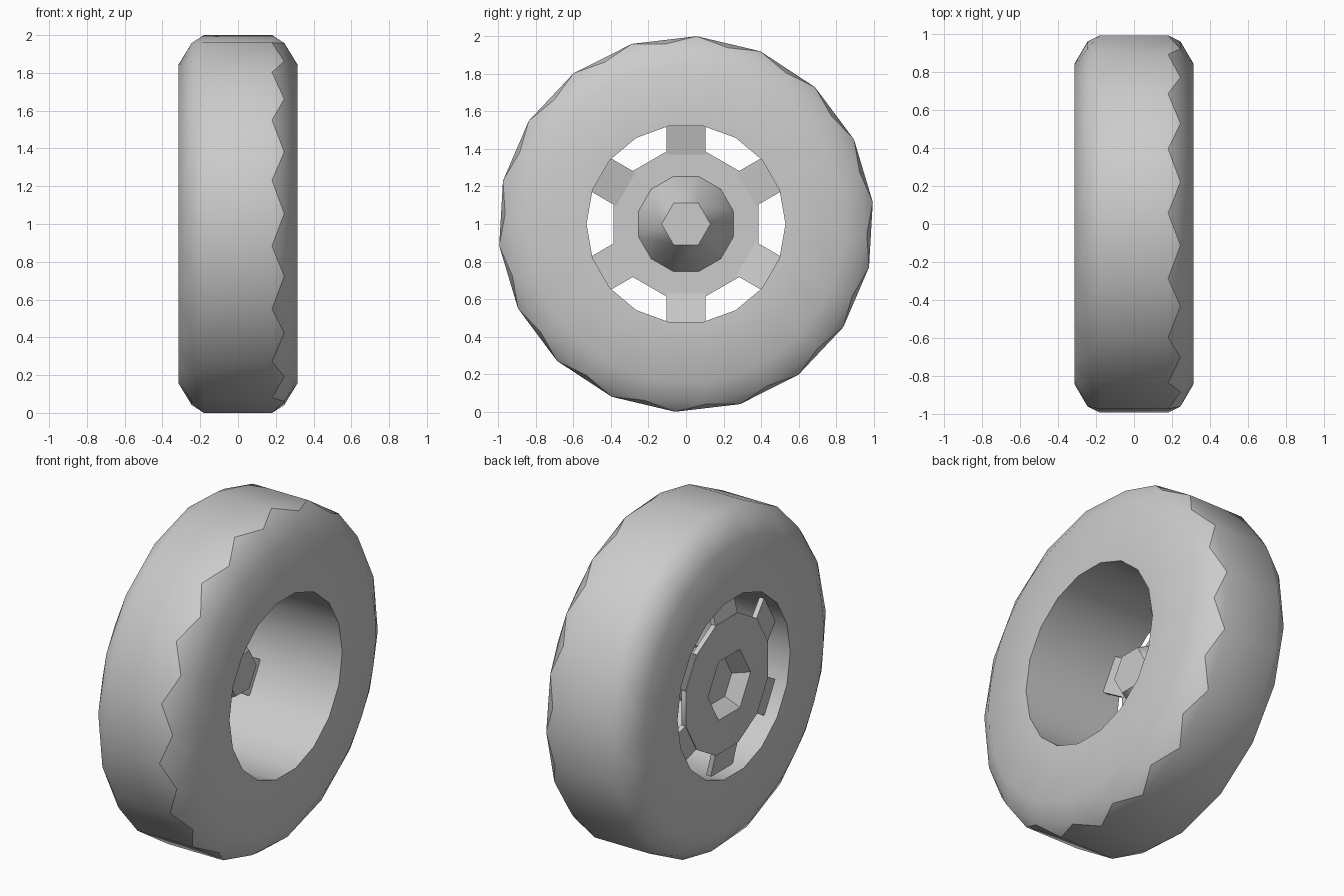
import bpy, bmesh, math
from mathutils import Matrix, Vector

if "Cube" in bpy.data.objects:
    bpy.data.objects.remove(bpy.data.objects["Cube"])

grey = bpy.data.materials.new("light_grey")
grey.use_nodes = True
grey.diffuse_color = (0.6, 0.6, 0.6, 1)
grey.node_tree.nodes["Principled BSDF"].inputs["Base Color"].default_value = (0.6, 0.6, 0.6, 1)

CENTRE_Z = 1.0


def add_ring(bm, x, r, n, phase):
    """Ring of n points around the x axis; returns (vertices, angles)."""
    angles = [phase + 360 * i / n for i in range(n)]
    verts = [bm.verts.new((x, r * math.cos(math.radians(a)),
                           CENTRE_Z + r * math.sin(math.radians(a)))) for a in angles]
    return verts, angles


def bridge(bm, a, b):
    """Join two rings that may differ in point count or phase."""
    (va, aa), (vb, ab) = a, b
    n, m = len(va), len(vb)
    i = j = 0
    while i < n or j < m:
        mid_a = aa[i] + 180 / n if i < n else 1e9
        mid_b = ab[j] + 180 / m if j < m else 1e9
        p, q = va[i % n], vb[j % m]
        p2, q2 = va[(i + 1) % n], vb[(j + 1) % m]
        if abs(mid_a - mid_b) < 0.01:
            bm.faces.new((p, p2, q2, q))
            i, j = i + 1, j + 1
        elif mid_a < mid_b:
            bm.faces.new((p, p2, q))
            i += 1
        else:
            bm.faces.new((p, q2, q))
            j += 1


def finish(bm, name, angle):
    bmesh.ops.recalc_face_normals(bm, faces=bm.faces[:])
    mesh = bpy.data.meshes.new(name)
    bm.to_mesh(mesh)
    bm.free()
    mesh.materials.append(grey)
    ob = bpy.data.objects.new(name, mesh)
    bpy.context.collection.objects.link(ob)
    bpy.ops.object.select_all(action='DESELECT')
    ob.select_set(True)
    bpy.context.view_layer.objects.active = ob
    bpy.ops.object.shade_smooth_by_angle(angle=math.radians(angle))
    return ob


# Tyre: closed profile whose shoulder rings are staggered into a zigzag
half = [(0.18, 1.002, 18, 6.7), (0.245, 0.965, 18, 16.7),
        (0.315, 0.845, 36, 6.7), (0.315, 0.53, 18, 0)]
profile = [(-x, r, n, p) for x, r, n, p in reversed(half)] + half
bm = bmesh.new()
rings = [add_ring(bm, *p) for p in profile]
for k in range(len(rings)):
    bridge(bm, rings[k], rings[(k + 1) % len(rings)])
# Crisp zigzag crease on one shoulder
valley, peak = set(rings[4][0]), set(rings[5][0])
for e in bm.edges:
    u, v = e.verts
    if (u in valley and v in peak) or (v in valley and u in peak):
        e.smooth = False
finish(bm, "tyre", 32)

# Wheel disc with a shallow recess outside and a tapered hub inside
bm = bmesh.new()
hub = [(-0.21, 0.13, 6, 0), (-0.285, 0.20, 6, 0), (-0.27, 0.40, 12, 15),
       (-0.24, 0.40, 12, 15), (-0.24, 0.262, 12, 15), (0.03, 0.13, 6, 0)]
rings = [add_ring(bm, *p) for p in hub]
for a, b in zip(rings, rings[1:]):
    bridge(bm, a, b)
bm.faces.new(rings[0][0])
bm.faces.new(rings[-1][0])
finish(bm, "hub_disc", 35)

# Six short spokes from the disc to the barrel, slightly tilted inward
bm = bmesh.new()
for k in range(6):
    box = bmesh.ops.create_cube(bm, size=1)["verts"]
    for v in box:
        outer = v.co.y > 0
        x = (-0.27 if v.co.x < 0 else -0.24) + (0.04 if outer else 0)
        v.co = Vector((x, 0.54 if outer else 0.37, 0.103 * (1 if v.co.z > 0 else -1)))
    bmesh.ops.rotate(bm, verts=box, cent=(0, 0, 0),
                     matrix=Matrix.Rotation(math.radians(30 + 60 * k), 3, 'X'))
    bmesh.ops.translate(bm, verts=box, vec=(0, 0, CENTRE_Z))
finish(bm, "spokes", 30)
